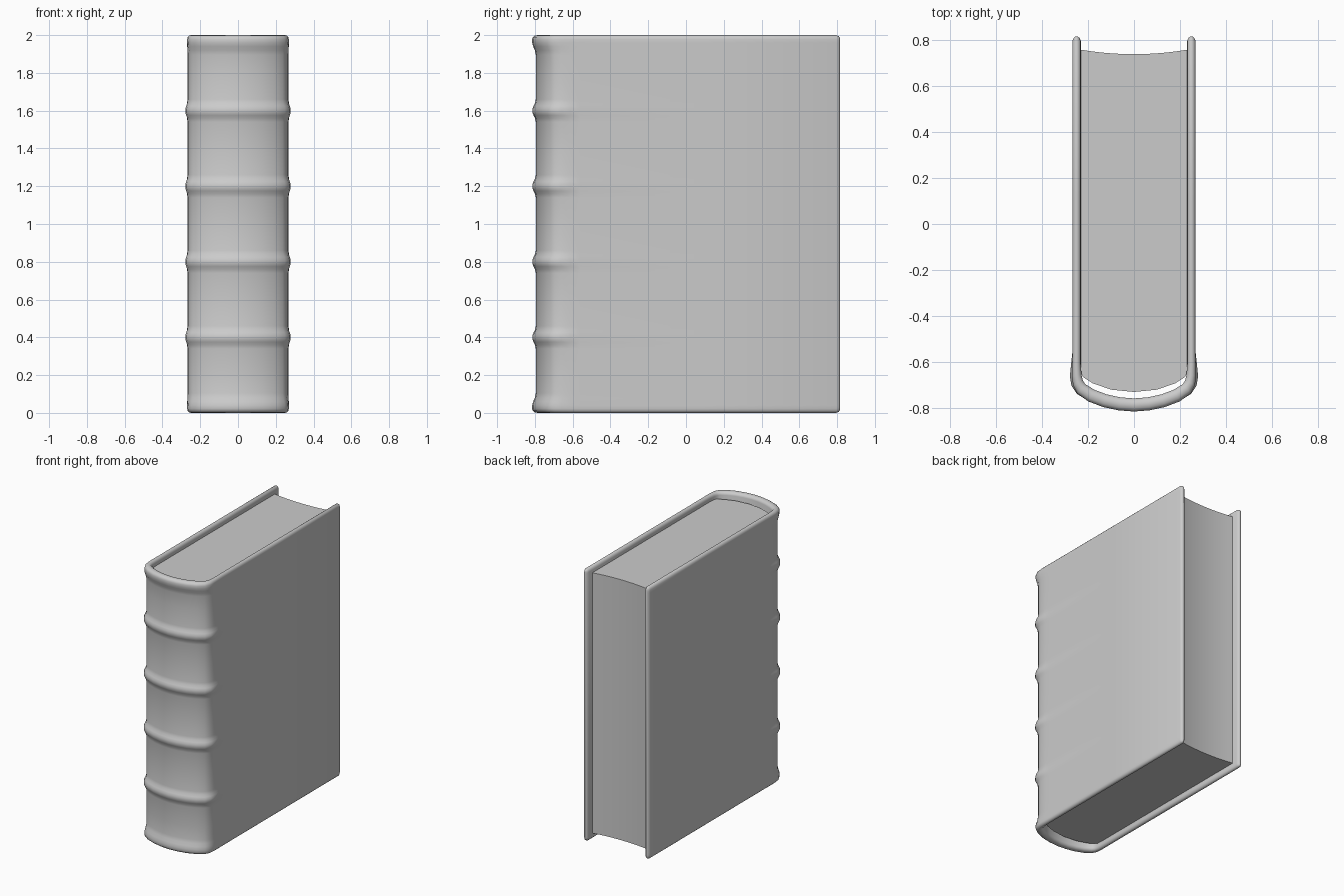
import bpy, math
from mathutils import Vector

if "Cube" in bpy.data.objects:
    bpy.data.objects.remove(bpy.data.objects["Cube"])

H = 2.0
T = 0.037                      # cover board thickness
BANDS = (0.4, 0.8, 1.2, 1.6)   # raised spine bands


def make_object(name, verts, faces, angle):
    me = bpy.data.meshes.new(name)
    me.from_pydata(verts, [], faces)
    me.update()
    ob = bpy.data.objects.new(name, me)
    bpy.context.collection.objects.link(ob)
    bpy.ops.object.select_all(action='DESELECT')
    ob.select_set(True)
    bpy.context.view_layer.objects.active = ob
    bpy.ops.object.mode_set(mode='EDIT')
    bpy.ops.mesh.select_all(action='SELECT')
    bpy.ops.mesh.normals_make_consistent(inside=False)
    bpy.ops.object.mode_set(mode='OBJECT')
    bpy.ops.object.shade_smooth_by_angle(angle=math.radians(angle))
    return ob


def bell(d, width):
    return 0.5 * (1 + math.cos(math.pi * min(d / width, 1)))


# Half of the cover's outer outline: x, y, band weight, end-roll weight, tip inset
half = [
    (0.268, 0.815, 0, 0, 0.013), (0.268, 0.809, 0, 0, 0.006),
    (0.268, 0.796, 0, 0, 0), (0.268, 0.1, 0, 0, 0), (0.268, -0.56, 0, 0, 0),
    (0.268, -0.61, 0.3, 0.05, 0), (0.265, -0.66, 0.75, 0.2, 0),
    (0.256, -0.695, 0.95, 0.5, 0), (0.236, -0.724, 1, 0.8, 0),
    (0.19, -0.753, 1, 1, 0), (0.13, -0.776, 1, 1, 0), (0.065, -0.79, 1, 1, 0),
]
outline = half + [(0, -0.795, 1, 1, 0)] + [(-p[0],) + p[1:] for p in reversed(half)]

# Heights of the rows on the outside of the cover
rows = [0.022, 0.04, 0.06, 0.08, 0.105, 0.2]
for b in BANDS:
    rows += [b + d for d in (-0.06, -0.04, -0.025, -0.01, 0.01, 0.025, 0.04, 0.06)]
    rows.append(b + 0.2)
rows = rows[:-1] + [H - z for z in reversed(rows[:6])]


def section(wb, we):
    """Closed loop of (outward offset, z) through the cover board."""
    def end_roll(z):
        return 0.02 * we * bell(max(min(z, H - z) - 0.035, 0), 0.07)
    out = [(0.02 * wb * max(bell(abs(z - b), 0.058) for b in BANDS) + end_roll(z), z)
           for z in rows]
    mid, hw = (0.02 * we - T) / 2, (0.02 * we + T) / 2
    arc = [(mid + hw * math.cos(math.radians(a)), 0.022 * (1 - math.sin(math.radians(a))))
           for a in (30, 60, 90, 120, 150)]
    top = [(d, H - z) for d, z in arc]
    return out + top + [(-T, H - 0.022), (-T, 0.022)] + arc[::-1]


# Cover: sweep the section round the U-shaped outline
verts, faces = [], []
for i, (x, y, wb, we, inset) in enumerate(outline):
    a = outline[max(i - 1, 0)]
    c = outline[min(i + 1, len(outline) - 1)]
    t = Vector((c[0] - a[0], c[1] - a[1])).normalized()
    n = Vector((-t.y, t.x))
    if n.dot(Vector((x, y + 0.6 if y < -0.6 else 0))) < 0:
        n = -n
    loop = section(wb, we)
    m = len(loop)
    for d, z in loop:
        d = -T / 2 + (d + T / 2) * (1 - inset / (T / 2))
        z = 1 + (z - 1) * (1 - inset)
        verts.append((x + n.x * d, y + n.y * d, z))
k = len(outline)
for i in range(k - 1):
    for j in range(m):
        j2 = (j + 1) % m
        faces.append((i * m + j, i * m + j2, (i + 1) * m + j2, (i + 1) * m + j))
faces += [tuple(range(m)), tuple(range((k - 1) * m, k * m))]
make_object("cover", verts, faces, 50)

# Page block: hollow fore edge, rounded spine edge
front = [(0.234, -0.64), (0.222, -0.665), (0.18, -0.692), (0.1, -0.72), (0, -0.73)]
front += [(-x, y) for x, y in reversed(front[:-1])]
xs = [-0.234 + 0.468 * i / 10 for i in range(11)]
prof = front + [(x, 0.738 + 0.02 * (x / 0.234) ** 2) for x in xs]
n = len(prof)
verts = [(x, y, z) for z in (0.043, H - 0.043) for x, y in prof]
faces = [(i, (i + 1) % n, n + (i + 1) % n, n + i) for i in range(n)]
faces += [tuple(range(n)), tuple(range(n, 2 * n))]
make_object("page_block", verts, faces, 35)
